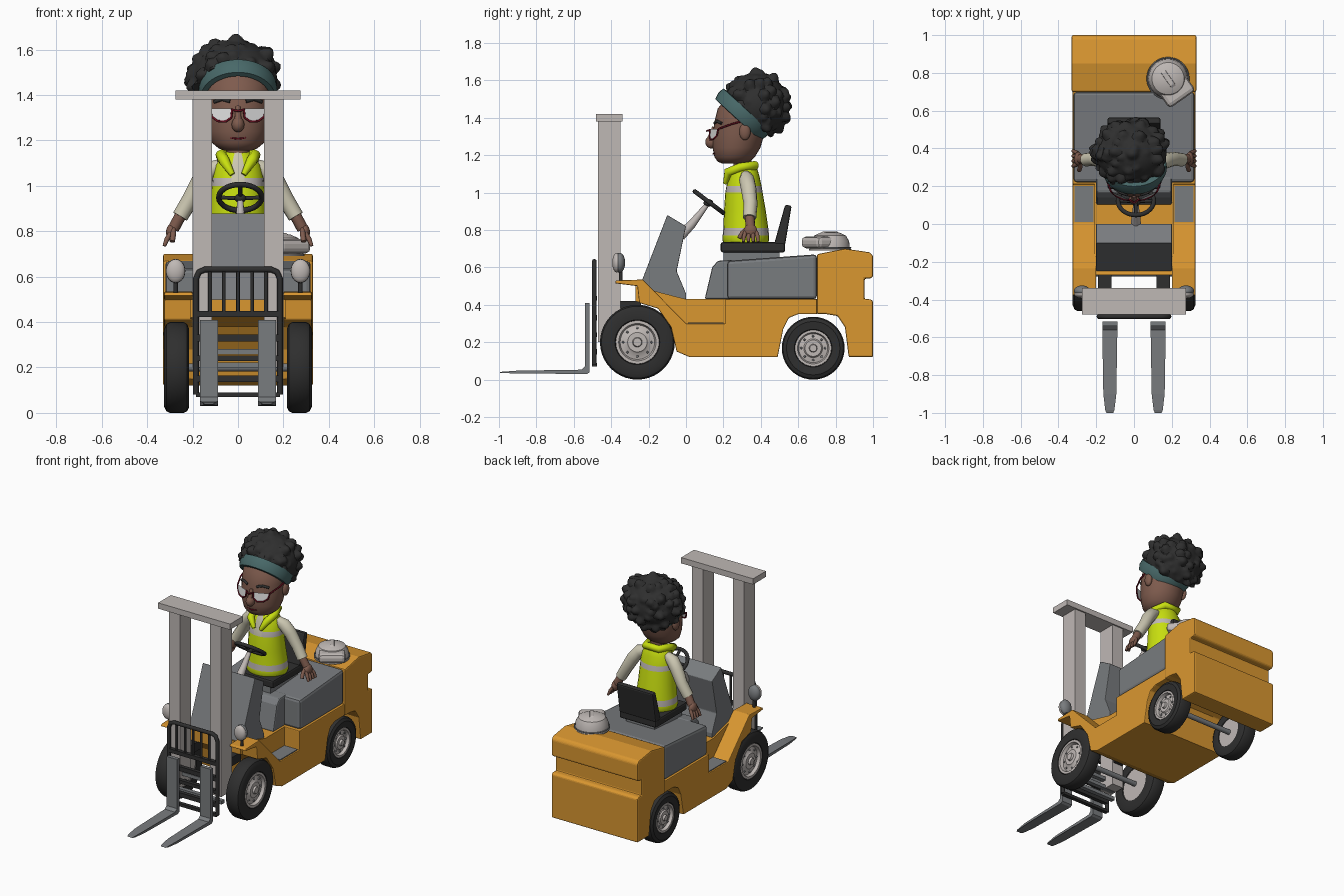
import bpy, bmesh, math
from mathutils import Vector, Matrix, noise

if "Cube" in bpy.data.objects:
    bpy.data.objects.remove(bpy.data.objects["Cube"])


def material(name, *rgb):
    m = bpy.data.materials.new(name)
    m.use_nodes = True
    m.diffuse_color = (*rgb, 1)
    m.node_tree.nodes["Principled BSDF"].inputs["Base Color"].default_value = (*rgb, 1)
    return m


ORANGE = material("orange paint", .70, .31, .03)
GREY = material("mid grey", .19, .20, .21)
LIGHT = material("light grey", .52, .48, .46)
DARK = material("charcoal", .028, .028, .028)
SKIN = material("brown skin", .21, .105, .075)
VEST = material("safety yellow", .58, .74, .005)
TEAL = material("teal cloth", .065, .14, .14)
CREAM = material("cream cloth", .60, .57, .44)
RED = material("dark red", .14, .005, .015)
GLASS = material("pale glass", .68, .68, .68)


def finish(name, bm, *mats, smooth=True, bevel=0):
    bmesh.ops.recalc_face_normals(bm, faces=bm.faces)
    me = bpy.data.meshes.new(name)
    bm.to_mesh(me)
    bm.free()
    for m in mats:
        me.materials.append(m)
    ob = bpy.data.objects.new(name, me)
    bpy.context.collection.objects.link(ob)
    if smooth:
        me.shade_smooth()
        me.set_sharp_from_angle(angle=math.radians(35))
    if bevel:
        b = ob.modifiers.new("soft edges", "BEVEL")
        b.width, b.segments, b.limit_method = bevel, 2, "ANGLE"
    return ob


def prism(name, pts, x0, x1, mat, bevel=0):
    """Extrude a (y, z) outline along x."""
    bm = bmesh.new()
    f = bm.faces.new([bm.verts.new((x0, y, z)) for y, z in pts])
    ext = bmesh.ops.extrude_face_region(bm, geom=[f])["geom"]
    bmesh.ops.translate(bm, vec=(x1 - x0, 0, 0),
                        verts=[v for v in ext if isinstance(v, bmesh.types.BMVert)])
    return finish(name, bm, mat, smooth=False, bevel=bevel)


def box(name, x0, x1, y0, y1, z0, z1, mat, bevel=0):
    return prism(name, [(y0, z0), (y1, z0), (y1, z1), (y0, z1)], x0, x1, mat, bevel)


def ball(name, at, size, mat, rot=None):
    bm = bmesh.new()
    m = Matrix.Translation(at) @ (rot or Matrix()) @ Matrix.Diagonal((*size, 1))
    bmesh.ops.create_uvsphere(bm, u_segments=24, v_segments=14, radius=1, matrix=m)
    return finish(name, bm, mat)


def revolve(name, profile, matrix, mat, steps=40):
    """Spin a (radius, height) outline about local z."""
    bm = bmesh.new()
    vs = [bm.verts.new((r, 0, h)) for r, h in profile]
    es = [bm.edges.new(p) for p in zip(vs, vs[1:])]
    bmesh.ops.spin(bm, geom=vs + es, axis=(0, 0, 1), cent=(0, 0, 0),
                   angle=math.tau, steps=steps)
    bmesh.ops.remove_doubles(bm, verts=bm.verts, dist=.0005)
    bmesh.ops.transform(bm, matrix=matrix, verts=bm.verts)
    return finish(name, bm, mat)


def tube(name, pts, radius, mat, cyclic=False, radii=None):
    cu = bpy.data.curves.new(name, "CURVE")
    cu.dimensions, cu.bevel_depth, cu.bevel_resolution = "3D", radius, 3
    cu.use_fill_caps = True
    sp = cu.splines.new("POLY")
    sp.points.add(len(pts) - 1)
    for i, p in enumerate(pts):
        sp.points[i].co = (*p, 1)
        sp.points[i].radius = radii[i] if radii else 1
    sp.use_cyclic_u, sp.use_smooth = cyclic, True
    cu.materials.append(mat)
    ob = bpy.data.objects.new(name, cu)
    bpy.context.collection.objects.link(ob)


def loft(name, sections, rule, *mats, n=24):
    """Skin oval rings given as (z, centre y, x radius, y radius)."""
    bm = bmesh.new()
    rings = [[bm.verts.new((rx * math.sin(a * math.tau / n), cy - ry * math.cos(a * math.tau / n), z))
              for a in range(n)] for z, cy, rx, ry in sections]
    for lo, hi in zip(rings, rings[1:]):
        for i in range(n):
            j = (i + 1) % n
            f = bm.faces.new((lo[i], lo[j], hi[j], hi[i]))
            f.material_index = rule(f.calc_center_median())
    bm.faces.new(rings[0])
    bm.faces.new(rings[-1])
    return finish(name, bm, *mats)


# Chassis: narrow core, stepped sides, and a notched counterweight
ARCH = [(.87, .12), (.85, .28), (.81, .34), (.75, .35)]
ARCH_FRONT = [(.60, .35), (.55, .33), (.52, .27), (.49, .12)]
prism("chassis_core", [(-.27, .42), (-.27, .5), (0, .43), (.7, .43), (.7, .35)] + ARCH_FRONT +
      [(.02, .12), (-.05, .15), (-.08, .28), (-.15, .38)], -.21, .21, ORANGE)
for s, side in ((1, "left"), (-1, "right")):
    prism(side + "_fender_and_sill",
          [(-.38, .515), (-.375, .53), (-.23, .535), (0, .3), (.21, .3), (.21, .43), (.7, .43),
           (.7, .35)] + ARCH_FRONT + [(.02, .12), (-.05, .15), (-.08, .28), (-.15, .38),
                                      (-.25, .41), (-.26, .5)], s * .2, s * .325, ORANGE, .005)
    box(side + "_step_tread", s * .215, s * .315, .01, .2, .297, .306, GREY)
prism("counterweight", [(.7, .35), (.7, .67), (.85, .7), (.985, .68), (1, .66), (1, .55), (.985, .54),
                        (.955, .54), (.955, .43), (.985, .43), (1, .42), (1, .12)] + ARCH,
      -.33, .33, ORANGE, .008)

# Engine cover and dashboard
prism("engine_cover", [(.22, .43), (.22, .635), (.7, .67), (.7, .43)], -.32, .32, GREY, .018)
prism("cover_nose", [(.1, .43), (.14, .6), (.17, .635), (.25, .64), (.25, .43)], -.2, .2, GREY, .01)
prism("dashboard", [(-.255, .43), (-.255, .48), (-.1, .88), (0, .82), (-.05, .58), (0, .46), (0, .43)],
      -.2, .2, GREY, .004)


# Wheels and axles
def wheel(name, s, y, r):
    m = Matrix.Translation((s * .27, y, r)) @ Matrix.Rotation(s * math.pi / 2, 4, "Y")
    revolve(name + "_tyre", [(r * .58, -.05), (r * .85, -.055), (r * .96, -.045), (r, -.03), (r, .03),
                             (r * .96, .045), (r * .85, .055), (r * .6, .05), (r * .57, .03)], m, DARK)
    revolve(name + "_rim", [(0, -.045), (r * .58, -.045), (r * .58, .048), (r * .5, .048), (r * .46, .028),
                            (r * .3, .034), (r * .26, .042), (r * .13, .042), (r * .11, .055), (0, .055)],
            m, LIGHT)
    for k in range(8):
        a = k * math.tau / 8
        ball(name + "_bolt", m @ Vector((r * .38 * math.cos(a), r * .38 * math.sin(a), .033)),
             (.006, .006, .006), GREY)


for s, side in ((1, "left"), (-1, "right")):
    wheel(side + "_front", s, -.26, .2)
    wheel(side + "_rear", s, .68, .168)
for name, y, z in (("front_axle", -.26, .2), ("rear_axle", .68, .168)):
    tube(name, [(-.27, y, z), (.27, y, z)], .018, GREY)

# Mast
for s in (-1, 1):
    box("mast_column", s * .115, s * .2, -.47, -.35, .2, 1.38, LIGHT)
    box("mast_bracket", s * .12, s * .19, -.36, -.24, .36, .42, DARK)
box("mast_top_beam", -.275, .275, -.48, -.34, 1.38, 1.42, LIGHT)
for z in (.15, .21, .27):
    box("mast_crossbar", -.19, .19, -.45, -.42, z - .012, z + .012, GREY)

# Carriage with load guard
Y = -.49
tube("guard_frame", [(-.185, Y, .08), (-.185, Y, .59), (-.172, Y, .62), (-.145, Y, .632), (.145, Y, .632),
                     (.172, Y, .62), (.185, Y, .59), (.185, Y, .08)], .013, DARK)
for k in range(-2, 3):
    tube("guard_bar", [(k * .062, Y, .43), (k * .062, Y, .63)], .008, DARK)
for z, h in ((.435, .013), (.33, .015), (.24, .012), (.15, .015), (.08, .01)):
    box("carriage_bar", -.185, .185, Y - .013, Y + .013, z - h, z + h, DARK)

# Forks with tapered blades
for s in (-1, 1):
    fork = prism("fork", [(-.54, .41), (-.515, .41), (-.515, .04), (-.53, .03), (-.9, .033), (-.985, .035),
                          (-1, .038), (-.985, .042), (-.9, .048), (-.56, .053), (-.54, .07)],
                 s * .09, s * .17, GREY)
    fork.location.x = -s * .002
    for v in fork.data.vertices:
        t = max(0, (-v.co.y - .87) / .13)
        v.co.x = s * .13 + (v.co.x - s * .13) * (1 - .15 * min(1, t * 4) - .4 * t ** 4)

# Head lamps
for s in (-1, 1):
    tube("lamp_stem", [(s * .275, -.35, .53), (s * .275, -.35, .6)], .01, DARK)
    ball("lamp_housing", (s * .275, -.355, .625), (.043, .03, .053), GREY)
    ball("lamp_lens", (s * .275, -.37, .625), (.042, .024, .052), LIGHT)

# Steering column and wheel
hub, tilt = Vector((.01, .12, .945)), Matrix.Rotation(-math.radians(37), 3, "X")
ring = [hub + tilt @ Vector((.095 * math.cos(k * math.tau / 28), .095 * math.sin(k * math.tau / 28), .005))
        for k in range(28)]
tube("steering_rim", ring, .012, DARK, cyclic=True)
for k in (0, 14, 21):
    tube("steering_spoke", [hub, ring[k]], .009, DARK)
ball("steering_hub", hub, (.026, .026, .02), DARK)
tube("steering_column", [(.01, -.03, .77), (.01, .03, .83), hub], .015, LIGHT, radii=[2, 1.6, .8])

# Seat
box("seat_base", -.11, .11, .2, .5, .63, .69, GREY)
box("seat_cushion", -.14, .14, .185, .53, .68, .735, DARK, .012)
prism("seat_back", [(.47, .72), (.53, .72), (.565, .93), (.53, .935)], -.14, .14, DARK, .01)


# Driver's torso with reflective bands and an open front
def vest_colour(c):
    if c.y < .3 and abs(c.x) < .022 and c.z > .98:
        return 2
    return 1 if .77 < c.z < .81 or 1.0 < c.z < 1.035 else 0


loft("vest", [(.725, .32, .13, .115), (.745, .32, .138, .125), (.77, .32, .137, .124), (.81, .32, .132, .12),
              (.9, .315, .122, .112), (1, .31, .115, .1), (1.035, .31, .112, .094), (1.09, .312, .1, .08),
              (1.13, .312, .075, .068), (1.15, .312, .05, .055)], vest_colour, VEST, LIGHT, CREAM)
tube("vest_collar", [(.025, .21, 1.05), (.06, .225, 1.11), (.075, .29, 1.135), (.05, .37, 1.145),
                     (-.05, .37, 1.145), (-.075, .29, 1.135), (-.06, .225, 1.11), (-.025, .21, 1.05)],
     .024, VEST, radii=[.5, 1, 1, 1, 1, 1, 1, .5])
tube("neck", [(0, .305, 1.08), (0, .3, 1.22)], .05, SKIN)

# Arms and hands
for s in (-1, 1):
    tube("sleeve", [(s * .08, .32, 1.09), (s * .125, .325, 1.07), (s * .165, .335, 1.02), (s * .21, .345, .94),
                    (s * .255, .34, .865)], .042, CREAM, radii=[.7, 1, 1, .9, .85])
    tube("forearm", [(s * .25, .34, .875), (s * .285, .345, .81)], .026, SKIN)
    ball("palm", (s * .295, .345, .795), (.022, .036, .036), SKIN)
    for k in range(4):
        y = .318 + k * .019
        tube("finger", [(s * .297, y, .79), (s * .313, y + (k - 1.5) * .005, .765),
                        (s * .325, y + (k - 1.5) * .008, .735)], .011, SKIN, radii=[1, 1, .7])
    tube("thumb", [(s * .285, .33, .81), (s * .285, .3, .785), (s * .29, .285, .755)], .012, SKIN)

# Head and face
loft("head", [(1.155, .255, .06, .06), (1.165, .255, .085, .085), (1.19, .26, .115, .108),
              (1.24, .27, .132, .128), (1.31, .28, .14, .138), (1.38, .29, .143, .138), (1.45, .3, .138, .13),
              (1.51, .31, .1, .09)], lambda c: 0, SKIN, n=32)
ball("nose", (0, .135, 1.27), (.028, .032, .034), SKIN)
tube("nose_bridge", [(0, .15, 1.35), (0, .125, 1.28)], .015, SKIN, radii=[.7, 1.1])
tube("mouth", [(-.035, .156, 1.212), (0, .146, 1.207), (.035, .156, 1.212)], .004, RED)
for s in (-1, 1):
    ball("ear", (s * .143, .315, 1.325), (.02, .03, .045), SKIN)
    tube("eyebrow", [(s * .035, .154, 1.372), (s * .07, .166, 1.382), (s * .105, .19, 1.37)], .008, DARK)
    # Glasses
    lens = [(s * .025, .129, 1.34), (s * .03, .127, 1.3), (s * .055, .13, 1.283), (s * .09, .145, 1.285),
            (s * .115, .165, 1.305), (s * .122, .172, 1.34)]
    bm = bmesh.new()
    bm.faces.new([bm.verts.new(p) for p in lens])
    finish("lens", bm, GLASS, smooth=False)
    tube("lens_rim", lens, .005, RED)
    tube("glasses_arm", [lens[-1], (s * .147, .24, 1.365), (s * .15, .33, 1.39)], .005, RED)
tube("glasses_bridge", [(-.025, .129, 1.335), (0, .112, 1.33), (.025, .129, 1.335)], .005, RED)

# Headband, tilted down towards the nape
up = Vector((0, .68, .74)).normalized()
band_at = Vector((0, .3, 1.415))
band = Matrix.Translation(band_at) @ Matrix.Rotation(-math.atan2(.68, .74), 4, "X")
revolve("headband", [(.14, -.036), (.163, -.034), (.174, 0), (.17, .036), (.14, .04)], band, TEAL)

# Curly hair, cut flat against the headband
bm = bmesh.new()
bmesh.ops.create_icosphere(bm, subdivisions=5, radius=1)
for v in bm.verts:
    d = noise.voronoi(v.co * 2.9)[0][0]
    r = 1.13 - .42 * min(d, .6) ** 1.5
    v.co = Vector((-.015 + v.co.x * .2 * r, .378 + v.co.y * .18 * r, 1.468 + v.co.z * .185 * r))
    depth = (v.co - band_at).dot(up) - .012
    if depth < 0:
        v.co -= up * depth
finish("hair", bm, DARK)

# Hard hat resting on the counterweight
hat = Matrix.Translation((.18, .77, .69)) @ Matrix.Rotation(math.radians(35), 4, "Z")
revolve("hard_hat_shell", [(0, .1), (.05, .096), (.085, .08), (.102, .05), (.106, .012), (.112, .008),
                           (.112, 0), (0, 0)], hat, LIGHT)
brim = box("hard_hat_peak", -.085, .085, -.135, -.02, .012, .075, LIGHT, .022)
ridge = prism("hard_hat_ridge", [(-.09, .07), (-.04, .103), (.04, .103), (.1, .05)], -.014, .014, LIGHT, .004)
brim.matrix_world = ridge.matrix_world = hat
tube("hard_hat_trim", [hat @ Vector((.11 * math.cos(k * math.tau / 32), .11 * math.sin(k * math.tau / 32), .016))
                       for k in range(32)], .004, GREY, cyclic=True)
